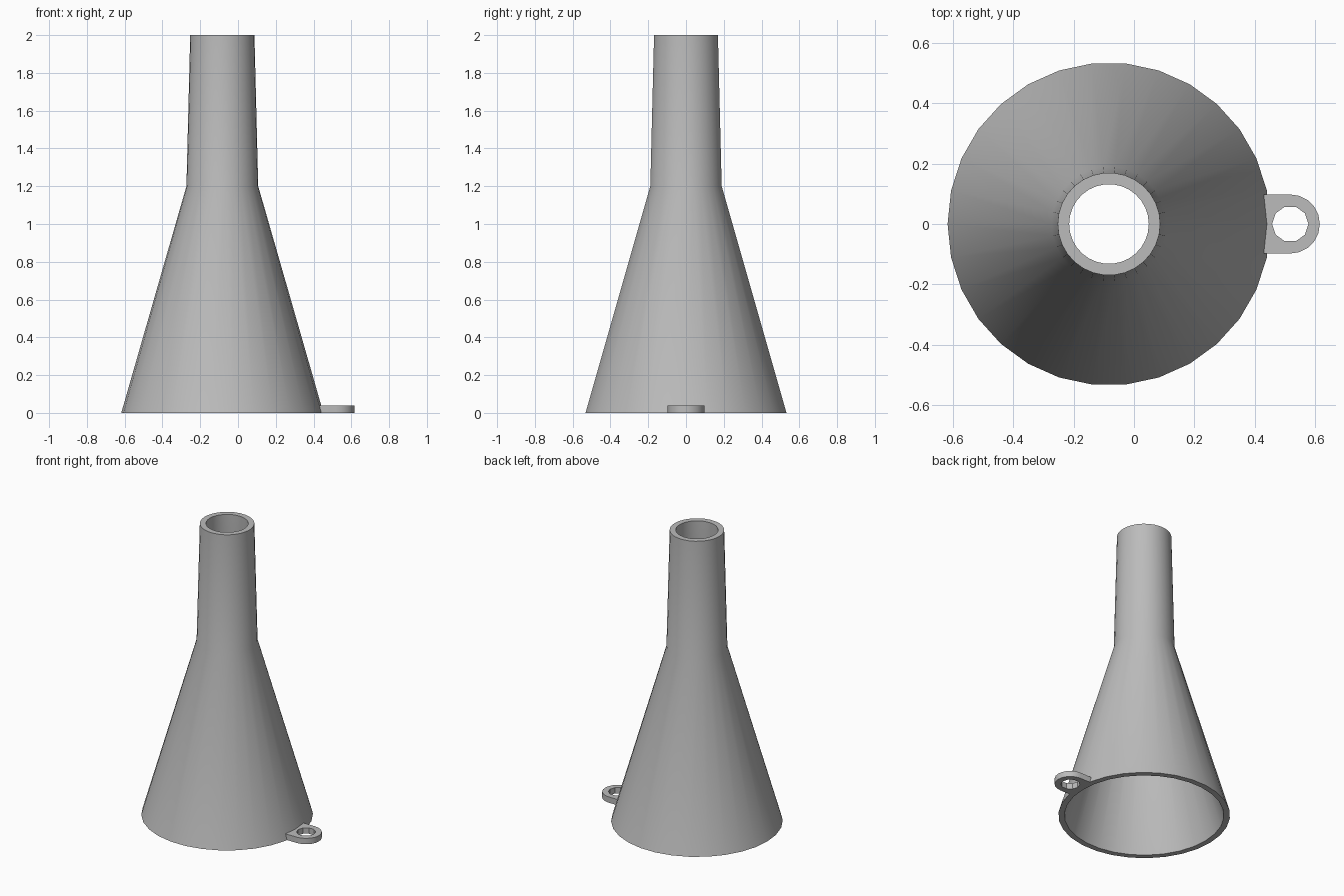
import bpy, bmesh
from math import cos, sin, pi, radians

if "Cube" in bpy.data.objects:
    bpy.data.objects.remove(bpy.data.objects["Cube"], do_unlink=True)

GREY = (0.5, 0.5, 0.5, 1)
grey = bpy.data.materials.new("grey plastic")
grey.use_nodes = True
grey.diffuse_color = GREY
grey.node_tree.nodes["Principled BSDF"].inputs["Base Color"].default_value = GREY


def finish(bm, name, x=0):
    """Turn a bmesh into a smooth-by-angle object."""
    bmesh.ops.recalc_face_normals(bm, faces=bm.faces)
    mesh = bpy.data.meshes.new(name)
    bm.to_mesh(mesh)
    bm.free()
    mesh.materials.append(grey)
    obj = bpy.data.objects.new(name, mesh)
    obj.location.x = x
    bpy.context.collection.objects.link(obj)
    bpy.ops.object.select_all(action="DESELECT")
    obj.select_set(True)
    bpy.context.view_layer.objects.active = obj
    bpy.ops.object.shade_smooth_by_angle(angle=radians(30))
    return obj


# Funnel body: closed wall profile (radius, height) turned around z
SIDES = 30
profile = [(0.535, 0), (0.19, 1.2), (0.17, 2), (0.132, 2), (0.152, 1.2), (0.497, 0)]
bm = bmesh.new()
rings = [[bm.verts.new((r * cos(2 * pi * i / SIDES), r * sin(2 * pi * i / SIDES), z))
          for i in range(SIDES)] for r, z in profile]
for k, ring in enumerate(rings):
    above = rings[(k + 1) % len(rings)]
    for i in range(SIDES):
        j = (i + 1) % SIDES
        bm.faces.new((ring[i], ring[j], above[j], above[i]))
finish(bm, "funnel_body", -0.083)

# Hanging tab: rounded outline with a ten-sided hole, rooted in the wall
WIDTH, HOLE, ROOT, THICK = 0.098, 0.06, -0.092, 0.04
outline = [(ROOT, -WIDTH)]
outline += [(WIDTH * cos(a), WIDTH * sin(a)) for a in (pi * (i / 10 - 0.5) for i in range(11))]
outline += [(ROOT, WIDTH)]
hole = [(HOLE * cos(pi * i / 5), HOLE * sin(pi * i / 5)) for i in range(10)]
bm = bmesh.new()
edges = []
for loop in (outline, hole):
    verts = [bm.verts.new((x, y, 0)) for x, y in loop]
    edges += [bm.edges.new((v, verts[(i + 1) % len(verts)])) for i, v in enumerate(verts)]
bmesh.ops.triangle_fill(bm, edges=edges, use_beauty=True)
top = bmesh.ops.extrude_face_region(bm, geom=bm.faces[:], use_keep_orig=True)["geom"]
bmesh.ops.translate(bm, vec=(0, 0, THICK),
                    verts=[g for g in top if isinstance(g, bmesh.types.BMVert)])
finish(bm, "hanging_tab", 0.518)
